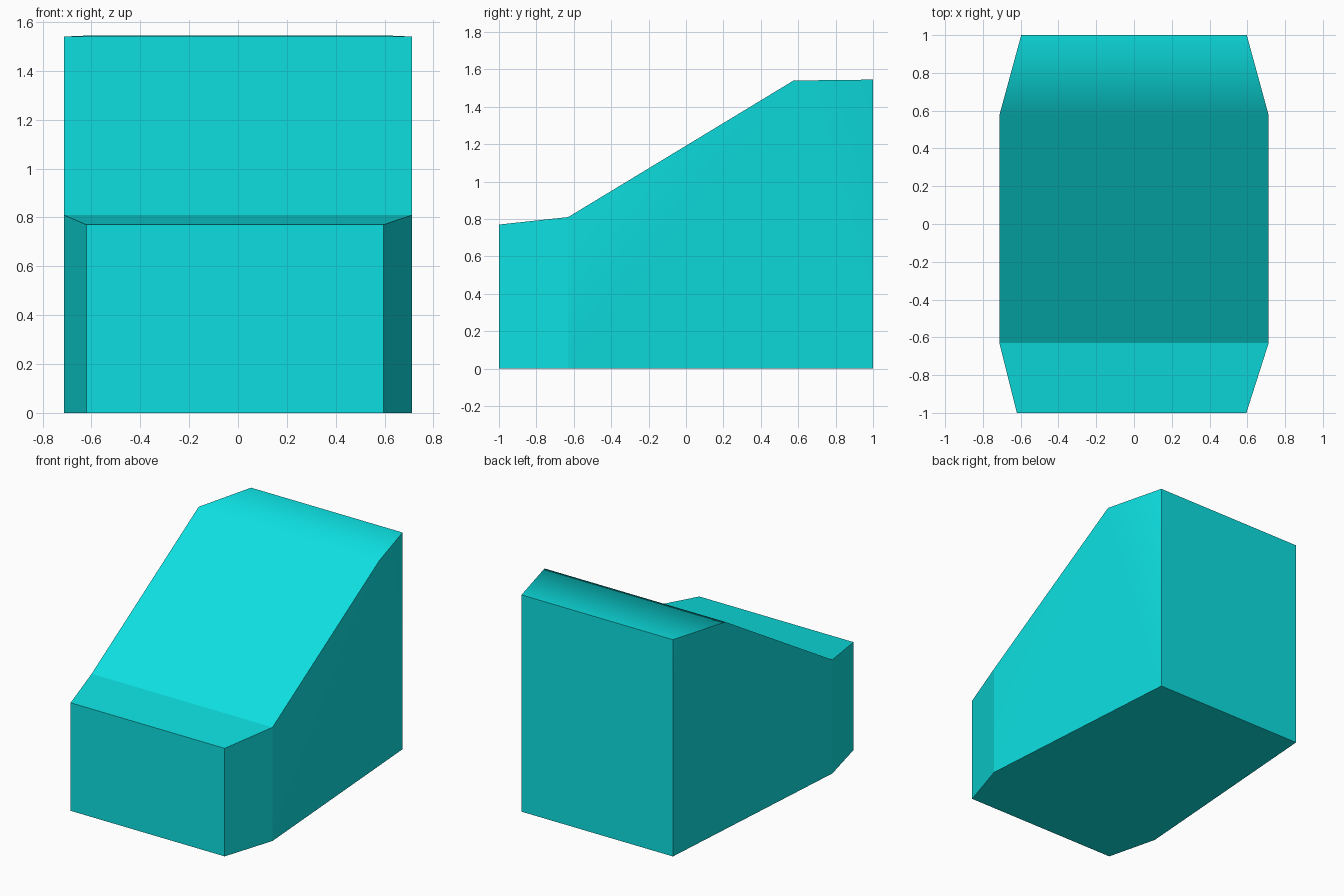
import bpy
import bmesh
import math

cube = bpy.data.objects.get("Cube")
if cube:
    bpy.data.objects.remove(cube, do_unlink=True)

# Single teal material
teal = bpy.data.materials.new("teal")
teal.use_nodes = True
colour = (0.004, 0.74, 0.75, 1.0)
teal.diffuse_color = colour
teal.node_tree.nodes["Principled BSDF"].inputs["Base Color"].default_value = colour

# Cross-stations from front to back: y, right x, left x, top height
FRONT, SHOULDER, RIDGE, BACK = range(4)
stations = [
    (-1.0, -0.62, 0.595, 0.77),
    (-0.63, -0.713, 0.713, 0.81),
    (0.575, -0.713, 0.713, 1.54),
    (1.0, -0.597, 0.597, 1.545),
]

bm = bmesh.new()
top = [[bm.verts.new((x, y, z)) for x in (x0, x1)] for y, x0, x1, z in stations]
# The base has no corner below the ridge, so its sides taper straight to the back
base = {i: [bm.verts.new((x, stations[i][0], 0)) for x in stations[i][1:3]]
        for i in (FRONT, SHOULDER, BACK)}

# Top strips
for a, b in zip(top, top[1:]):
    bm.faces.new((a[0], a[1], b[1], b[0]))

# Front and back walls
for i in (FRONT, BACK):
    bm.faces.new((base[i][0], base[i][1], top[i][1], top[i][0]))

# Underside
for i, j in ((FRONT, SHOULDER), (SHOULDER, BACK)):
    bm.faces.new((base[i][0], base[j][0], base[j][1], base[i][1]))

# Side walls: front bevel, then a fan folding around the ridge corner
for s in (0, 1):
    bm.faces.new((base[FRONT][s], base[SHOULDER][s], top[SHOULDER][s], top[FRONT][s]))
    fan = (top[SHOULDER][s], base[SHOULDER][s], base[BACK][s], top[BACK][s])
    for a, b in zip(fan, fan[1:]):
        bm.faces.new((top[RIDGE][s], a, b))

bmesh.ops.recalc_face_normals(bm, faces=bm.faces)

# Soft shading only across the gentle folds meeting at the ridge
ridge = set(top[RIDGE])
for f in bm.faces:
    f.smooth = True
for e in bm.edges:
    e.smooth = bool(ridge & set(e.verts)) and e.calc_face_angle() < math.radians(40)

mesh = bpy.data.meshes.new("wedge_body")
bm.to_mesh(mesh)
bm.free()
mesh.materials.append(teal)
body = bpy.data.objects.new("wedge_body", mesh)
bpy.context.collection.objects.link(body)

# Large faces keep their flat shading, small ones blend into them
weighted = body.modifiers.new("weighted_normals", 'WEIGHTED_NORMAL')
weighted.mode = 'FACE_AREA'
weighted.weight = 100
weighted.keep_sharp = True
